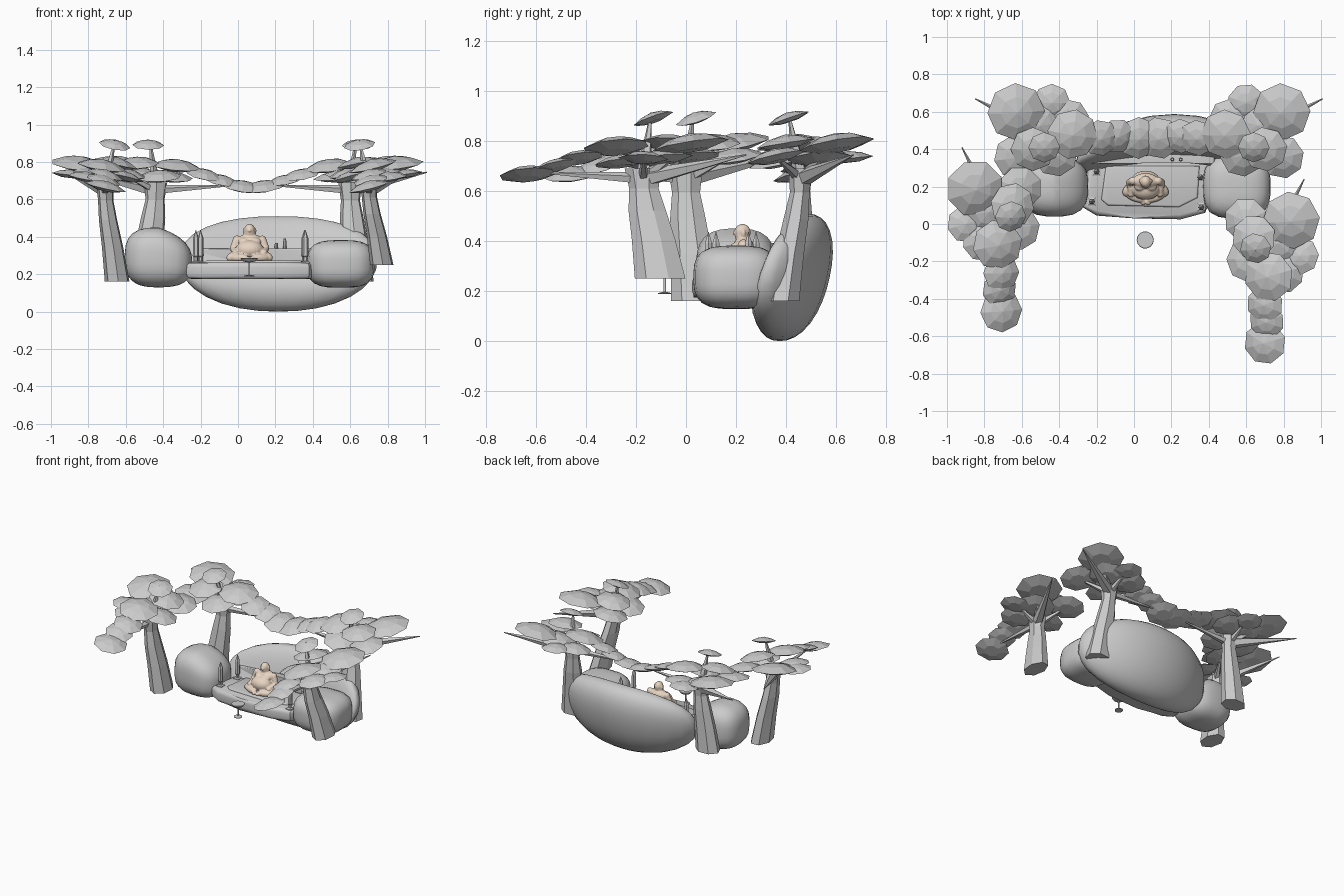
import bpy, bmesh, math, random
from mathutils import Vector, Matrix, Euler

if "Cube" in bpy.data.objects:
    bpy.data.objects.remove(bpy.data.objects["Cube"])

random.seed(4)
skin = bpy.data.materials.new("skin")
skin.diffuse_color = (0.80, 0.66, 0.54, 1)
skin.use_nodes = True
skin.node_tree.nodes["Principled BSDF"].inputs["Base Color"].default_value = skin.diffuse_color


def finish(name, bm, smooth=None):
    bmesh.ops.recalc_face_normals(bm, faces=bm.faces[:])
    me = bpy.data.meshes.new(name)
    bm.to_mesh(me)
    bm.free()
    ob = bpy.data.objects.new(name, me)
    bpy.context.collection.objects.link(ob)
    if smooth:
        bpy.ops.object.select_all(action='DESELECT')
        bpy.context.view_layer.objects.active = ob
        ob.select_set(True)
        bpy.ops.object.shade_smooth_by_angle(angle=math.radians(smooth))
    return ob


def skin_rings(bm, rings):
    """Bridge equal-length point loops and cap both ends."""
    loops = [[bm.verts.new(p) for p in r] for r in rings]
    n = len(loops[0])
    for a, b in zip(loops, loops[1:]):
        for i in range(n):
            j = (i + 1) % n
            bm.faces.new((a[i], a[j], b[j], b[i]))
    bm.faces.new(loops[0][::-1])
    bm.faces.new(loops[-1])


def ring(c, rx, ry, n, turn=0.0):
    return [(c[0] + rx * math.cos(turn + math.tau * i / n),
             c[1] + ry * math.sin(turn + math.tau * i / n), c[2]) for i in range(n)]


def lathe(bm, profile, n, loc=(0, 0, 0), turn=0.0):
    skin_rings(bm, [ring((loc[0], loc[1], loc[2] + z), r, r, n, turn) for r, z in profile])


def branch(bm, a, b, r0, r1, n=5):
    a, b = Vector(a), Vector(b)
    d = b - a
    m = Matrix.Translation((a + b) / 2) @ d.to_track_quat('Z', 'Y').to_matrix().to_4x4()
    bmesh.ops.create_cone(bm, cap_ends=True, segments=n, radius1=r0, radius2=r1, depth=d.length, matrix=m)


def ball(bm, c, r, rot=(0, 0, 0), u=20, v=12):
    m = Matrix.LocRotScale(Vector(c), Euler(rot), Vector(r))
    return bmesh.ops.create_uvsphere(bm, u_segments=u, v_segments=v, radius=1, matrix=m)['verts']


def boulder(c, r, power):
    """Sphere squared off towards a box."""
    bm = bmesh.new()
    for v in ball(bm, (0, 0, 0), (1, 1, 1), u=24, v=16):
        k = sum(abs(q) ** power for q in v.co) ** (-1 / power)
        v.co = [c[i] + r[i] * k * v.co[i] for i in range(3)]
    return bm


# Arms; the left one narrows towards the seat
bm = boulder((-0.425, 0.2, 0.29), (0.18, 0.16, 0.16), 2.9)
for v in bm.verts:
    v.co.z = 0.13 + (v.co.z - 0.13) * (1 - 0.2 * max(0, (v.co.x + 0.425) / 0.18))
finish("left_arm", bm, 60)
finish("right_arm", boulder((0.55, 0.2, 0.255), (0.18, 0.17, 0.127), 3.2), 60)

# Big curved backrest, hollowed in front, ends bent forward and top leaning back
bm = boulder((0.215, 0.43, 0.255), (0.53, 0.145, 0.255), 2.2)
for v in bm.verts:
    u, w = (v.co.x - 0.215) / 0.53, (v.co.z - 0.255) / 0.255
    if v.co.y < 0.43:
        v.co.y = 0.43 + (v.co.y - 0.43) * (1 - 0.45 * min(1, max(0, w * 1.5 + 0.7)))
    v.co.y += -0.11 * u * u + 0.055 * w
    v.co.z += 0.02 * u * u
finish("backrest", bm, 60)


# Seat slab with rounded front, raised cushion, and ledge behind
def slab(name, pts, z0, z1, bev):
    bm = bmesh.new()
    skin_rings(bm, [[(x, y, z) for x, y in pts] for z in (z0, z1)])
    edges = [e for e in bm.edges if e.verts[0].co.z == e.verts[1].co.z]
    bmesh.ops.bevel(bm, geom=edges, offset=bev, segments=3, profile=0.5, affect='EDGES')
    return finish(name, bm, 35)

slab("seat", [(-0.275, 0.09), (-0.2, 0.045), (0, 0.03), (0.25, 0.025), (0.38, 0.06),
              (0.42, 0.15), (0.42, 0.36), (-0.24, 0.36)], 0.175, 0.262, 0.025)
slab("seat_cushion", [(-0.175, 0.13), (-0.14, 0.1), (0.24, 0.09), (0.34, 0.14), (0.35, 0.31),
                      (-0.15, 0.31)], 0.25, 0.273, 0.01)
slab("back_ledge", [(-0.23, 0.32), (0.05, 0.325), (0.3, 0.325), (0.43, 0.31),
                    (0.43, 0.4), (-0.2, 0.4)], 0.2, 0.338, 0.012)

# Four corner posts with square feet and pointed tips
for i, (x, y) in enumerate([(-0.2, 0.28), (-0.225, 0.12), (0.355, 0.25), (0.36, 0.09)]):
    bm = bmesh.new()
    lathe(bm, [(0.03, 0), (0.03, 0.008), (0.012, 0.014)], 4, (x, y, 0.258), math.pi / 4)
    lathe(bm, [(0.012, 0), (0.012, 0.03), (0.017, 0.036), (0.016, 0.13), (0.001, 0.175)], 6, (x, y, 0.262))
    finish(f"corner_post_{i + 1}", bm)

# Small jars on the ledge
for i, (x, z0, z1) in enumerate([(0.205, 0.335, 0.368), (0.25, 0.335, 0.392)]):
    bm = bmesh.new()
    lathe(bm, [(0.008, z0), (0.01, z0 + 0.02), (0.007, z1)], 8, (x, 0.345, 0))
    finish(f"jar_{i + 1}", bm)

# Stand in front with dish top
bm = bmesh.new()
lathe(bm, [(0.028, 0.188), (0.028, 0.192), (0.005, 0.197), (0.005, 0.262), (0.035, 0.27),
           (0.046, 0.283), (0.044, 0.286)], 14, (0.06, -0.085, 0))
finish("dish_stand", bm, 35)

# Seated cross-legged figure
bm = bmesh.new()
X = 0.062
ball(bm, (X, 0.225, 0.325), (0.08, 0.06, 0.065))           # hips
ball(bm, (X, 0.187, 0.33), (0.076, 0.058, 0.052))          # belly
ball(bm, (X, 0.23, 0.378), (0.07, 0.042, 0.038))           # chest
ball(bm, (X, 0.226, 0.435), (0.029, 0.033, 0.034))         # head
ball(bm, (X, 0.226, 0.418), (0.031, 0.03, 0.02))           # jowls
ball(bm, (X, 0.192, 0.432), (0.006, 0.007, 0.006))         # nose
for s in (-1, 1):
    ball(bm, (X + s * 0.031, 0.23, 0.432), (0.006, 0.009, 0.016))                     # ear
    ball(bm, (X + s * 0.03, 0.198, 0.374), (0.03, 0.022, 0.02))                       # breast
    ball(bm, (X + s * 0.078, 0.185, 0.293), (0.052, 0.034, 0.03), (0, s * 0.2, -s * 0.6))  # thigh
    ball(bm, (X + s * 0.056, 0.142, 0.287), (0.055, 0.022, 0.022), (0, 0, s * 0.35))  # shin
    ball(bm, (X + s * 0.014, 0.12, 0.283), (0.015, 0.02, 0.012))                      # foot
    p = [(X + s * 0.068, 0.23, 0.385), (X + s * 0.088, 0.222, 0.335), (X + s * 0.078, 0.165, 0.318)]
    for a, b, r in ((p[0], p[1], 0.022), (p[1], p[2], 0.017)):
        branch(bm, a, b, r, r * 0.85, 12)
        ball(bm, a, (r, r, r))
    ball(bm, p[2], (0.018, 0.022, 0.013))                                             # hand
fig = finish("seated_figure", bm)
fig.data.materials.append(skin)
m = fig.modifiers.new("merge", 'REMESH')
m.mode, m.voxel_size, m.use_smooth_shade = 'VOXEL', 0.0045, True
m = fig.modifiers.new("soften", 'SMOOTH')
m.factor, m.iterations = 0.5, 3

# Trees: leaf pads (x, y, z, radius, lean x, lean y) measured from the trunk top
pads = [(-0.14, 0.19, 0.785, 0.155, .14, -.16), (0.10, 0.19, 0.735, 0.12, .2, -.1), (0.05, 0.04, 0.89, 0.085, 0, 0),
        (-0.19, 0.0, 0.73, 0.1, .15, 0), (-0.02, -0.11, 0.775, 0.135, .2, -.1), (0.0, -0.26, 0.73, 0.1, .25, -.15),
        (-0.01, -0.35, 0.70, 0.095, .25, -.2), (0.0, -0.465, 0.665, 0.115, .22, -.1), (0.06, 0.1, 0.79, 0.12, .2, 0),
        (-0.07, 0.07, 0.73, 0.13, .12, -.15), (0.09, -0.02, 0.72, 0.12, .22, .1), (-0.10, -0.09, 0.715, 0.11, .15, -.1)]
tips = [((-0.21, 0.41, 0.745), 0.03), ((0.05, 0.03, 0.915), 0.026), ((0.0, -0.42, 0.675), 0.02),
        ((0.11, 0.19, 0.745), 0.02), ((-0.17, 0.0, 0.735), 0.02), ((-0.13, 0.18, 0.79), 0.022)]
# name, trunk top, base, base radii, orientation
trees = [("front_left", (-0.71, 0.0), (-0.645, 0.04, 0.16), (0.068, 0.1), lambda x, y: (x, y)),
         ("front_right", (0.70, -0.17), (0.77, -0.10, 0.25), (0.064, 0.105), lambda x, y: (-x, y)),
         ("back_left", (-0.44, 0.46), (-0.49, 0.445, 0.20), (0.09, 0.07), lambda x, y: (-y, -x)),
         ("back_right", (0.60, 0.46), (0.64, 0.388, 0.16), (0.09, 0.07), lambda x, y: (y, -x))]
for name, top, base, rad, f in trees:
    # trunk and branches
    bm = bmesh.new()
    rings = []
    for t, lean, k in [(0, 0, 1), (0.35, 0.38, 0.86), (0.62, 0.75, 0.74), (0.82, 0.95, 0.58), (1, 1, 0.72)]:
        c = [base[i] + (top[i] - base[i]) * lean for i in (0, 1)]
        c.append(base[2] + (0.69 - base[2]) * t)
        rings.append(ring(c, max(rad[0] * k, 0.042), rad[1] * k, 7, 0.3))
    skin_rings(bm, rings)
    for (x, y, z), r in tips:
        dx, dy = f(x, y)
        branch(bm, (top[0], top[1], 0.65), (top[0] + dx, top[1] + dy, z), r * 1.3, 0.003)
    finish(name + "_trunk", bm)
    # flat eight-sided leaf pads
    bm = bmesh.new()
    for i, (x, y, z, r, lx, ly) in enumerate(pads):
        dx, dy = f(x, y)
        nx, ny = f(lx, ly) if i != 2 else (f(0.15, 0)[0], -0.35)
        n = Vector((nx + random.uniform(-.05, .05), ny + random.uniform(-.05, .05), 1))
        rot = Vector((0, 0, 1)).rotation_difference(n) @ Euler((0, 0, random.uniform(0, 1))).to_quaternion()
        part = bmesh.new()
        lathe(part, [(r * 0.45, -0.15 * r), (r, 0), (r * 0.55, 0.2 * r), (0.004, 0.3 * r)], 8)
        part.transform(Matrix.LocRotScale(Vector((top[0] + dx, top[1] + dy, z)), rot, None))
        tmp = bpy.data.meshes.new("tmp")
        part.to_mesh(tmp)
        part.free()
        bm.from_mesh(tmp)
        bpy.data.meshes.remove(tmp)
    finish(name + "_foliage", bm)
